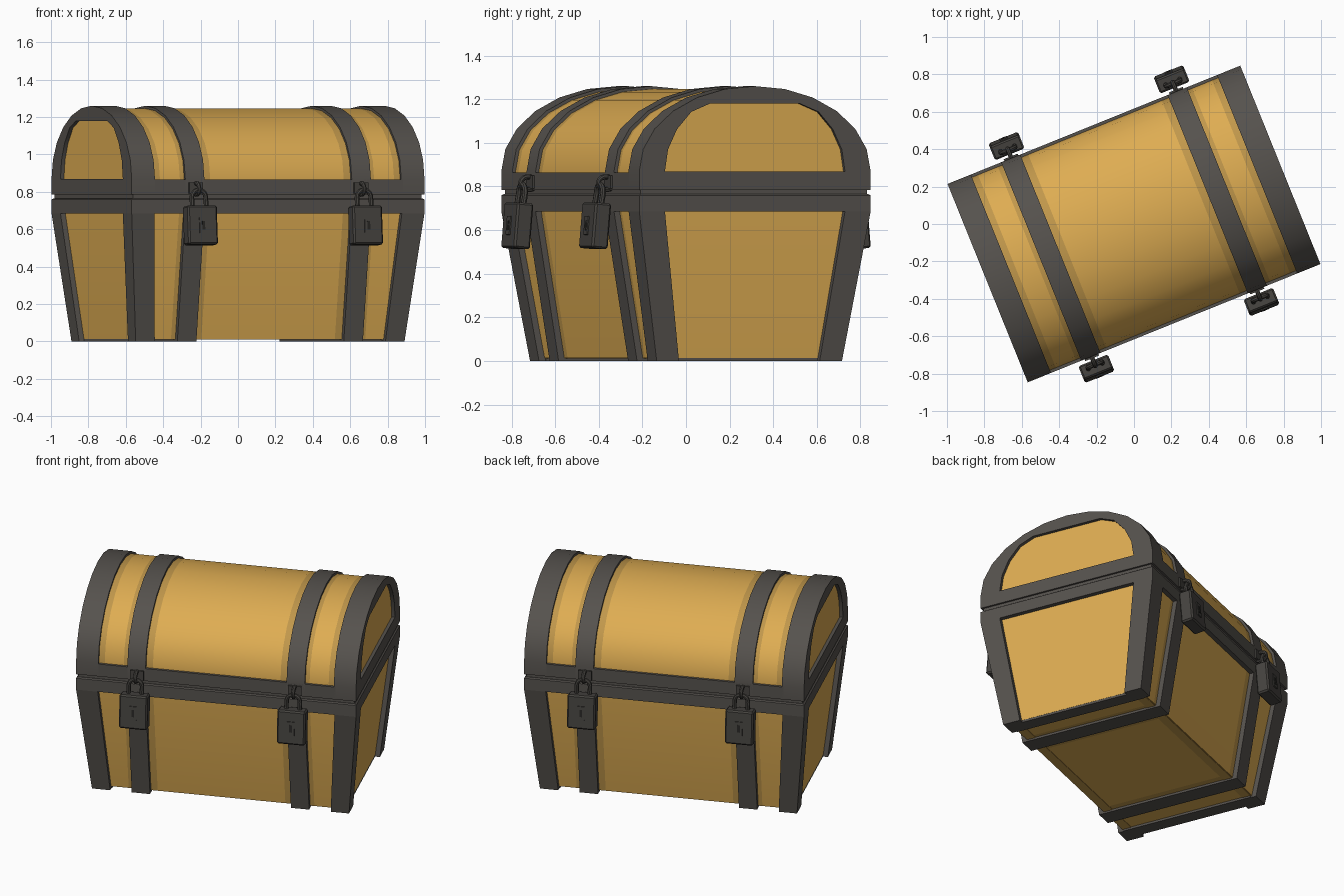
import bpy, bmesh, math
from mathutils import Matrix, Vector

if "Cube" in bpy.data.objects:
    bpy.data.objects.remove(bpy.data.objects["Cube"])

TURN = math.radians(22)          # whole chest is turned about z
L, W = 0.844, 0.572              # half size at the rim
LB, WB = 0.775, 0.458            # half size at the foot
ZT, RIM, SEAM, SPRING = 0.685, 0.765, 0.785, 0.87


def material(name, rgb):
    m = bpy.data.materials.new(name)
    m.diffuse_color = (*rgb, 1)
    m.use_nodes = True
    m.node_tree.nodes["Principled BSDF"].inputs["Base Color"].default_value = m.diffuse_color
    return m


WOOD = material("yellow wood", (0.73, 0.415, 0.085))
SHADE = material("dark ochre wood", (0.53, 0.31, 0.07))
IRON = material("dark iron", (0.092, 0.084, 0.075))
LOCK = material("lock iron", (0.06, 0.056, 0.05))
HOLE = material("keyhole black", (0.02, 0.019, 0.017))
MATS = [WOOD, SHADE, IRON, LOCK, HOLE]
wood, shade, iron, lock, hole = range(5)


def finish(bm, name):
    bmesh.ops.recalc_face_normals(bm, faces=bm.faces)
    me = bpy.data.meshes.new(name)
    bm.to_mesh(me)
    bm.free()
    for m in MATS:
        me.materials.append(m)
    ob = bpy.data.objects.new(name, me)
    ob.rotation_euler.z = TURN
    bpy.context.collection.objects.link(ob)
    bpy.ops.object.select_all(action='DESELECT')
    ob.select_set(True)
    bpy.context.view_layer.objects.active = ob
    bpy.ops.object.shade_smooth_by_angle(angle=math.radians(30))
    return ob


def loft(bm, rings, mats, caps):
    """Skin a row of rings; one material per span and one per end cap."""
    vs = [[bm.verts.new(p) for p in r] for r in rings]
    n = len(vs[0])
    for a, b, m in zip(vs, vs[1:], mats):
        for i in range(n):
            j = (i + 1) % n
            bm.faces.new((a[i], a[j], b[j], b[i])).material_index = m
    bm.faces.new(vs[0]).material_index = caps[0]
    bm.faces.new(vs[-1]).material_index = caps[1]


def rect(x0, x1, y0, y1, z):
    return [(x0, y0, z), (x1, y0, z), (x1, y1, z), (x0, y1, z)]


def block(bm, rects, m):
    loft(bm, [rect(*r) for r in rects], [m] * (len(rects) - 1), (m, m))


# ---------- base ----------
# tapered wooden body in slices, darker next to the straps
bm = bmesh.new()
d = 0.028
st = [-1, -0.56, -0.535, -0.425, -0.385, 0.385, 0.425, 0.535, 0.56, 1]
for k, (a, b) in enumerate(zip(st, st[1:])):
    lim = lambda u, h: max(-h, min(h, u))
    block(bm, [(lim(a, h), lim(b, h), -w, w, z) for h, w, z in
               ((LB - d, WB - d, 0.014), (L - d, W - d, ZT), (L - d, W - d, 0.80))],
          shade if k in (1, 3, 5, 7) else wood)
finish(bm, "base_body")

# bottom: darker long edges and iron end strips
bm = bmesh.new()
for s in (-1, 1):
    block(bm, [(-0.74, 0.74, s * 0.37, s * 0.425, z) for z in (0.011, 0.02)], shade)
    block(bm, [(s * 0.66, s * 0.746, -0.425, 0.425, z) for z in (0, 0.02)], iron)
finish(bm, "bottom_strips")

# corner posts
for sx in (-1, 1):
    for sy in (-1, 1):
        bm = bmesh.new()
        block(bm, [(sx * (LB - .11), sx * LB, sy * (WB - .11), sy * WB, 0),
                   (sx * (L - .13), sx * L, sy * (W - .127), sy * W, ZT)], iron)
        finish(bm, "corner_post")

# straps round the base
for s in (-1, 1):
    bm = bmesh.new()
    block(bm, [(s * 0.48 - .055, s * 0.48 + .055, -WB, WB, 0),
               (s * 0.48 - .055, s * 0.48 + .055, -W, W, ZT)], iron)
    finish(bm, "base_strap")

# base rim
bm = bmesh.new()
block(bm, [(-L, L, -W, W, ZT), (-L, L, -W, W, RIM - .006),
           (-L + .008, L - .008, -W + .008, W - .008, RIM)], iron)
block(bm, [(-L + .012, L - .012, -W + .012, W - .012, z) for z in (0.75, 0.80)], iron)
finish(bm, "base_rim")


# ---------- lid ----------
def arch(u, a, h, zb=SEAM, top=9):
    pts = [(u, a, zb)]
    for i in range(13):
        t = math.pi * i / 12
        pts.append((u, a * math.cos(t), min(top, SPRING + h * math.sin(t))))
    return pts + [(u, -a, zb)]


# curved wooden lid, darker next to the straps
bm = bmesh.new()
st = [-.80, -.675, -.56, -.535, -.425, -.385, .385, .425, .535, .56, .675, .80]
loft(bm, [arch(u, W - .016, 0.376) for u in st],
     [shade, wood, shade, wood, shade, wood, shade, wood, shade, wood, shade], (wood, wood))
finish(bm, "lid_body")

# middle bands over the lid
for s in (-1, 1):
    bm = bmesh.new()
    loft(bm, [arch(s * .48 + e, W, 0.39) for e in (-.055, .055)], [iron], (iron, iron))
    finish(bm, "lid_strap")

# end bands with a recessed wooden end panel
for s in (-1, 1):
    bm = bmesh.new()
    inner = [arch(s * u, 0.445, 0.385, SPRING - .001, 1.18) for u in (L, L - .02)]
    loft(bm, [arch(s * .71, W, 0.39), arch(s * L, W, 0.39)] + inner,
         [iron] * 3, (iron, wood))
    finish(bm, "lid_end_band")

# lid rim along the long sides
bm = bmesh.new()
block(bm, [(-.72, .72, -W, W, z) for z in (SEAM, 0.865)], iron)
finish(bm, "lid_rim")


# ---------- padlocks ----------
def tube(bm, path, r, closed, n=8):
    """Round bar along a flat path."""
    P = [Vector(p) for p in path]
    N = len(P)
    flat = (P[1] - P[0]).cross(P[N // 2] - P[0]).normalized()
    rings = []
    for i in range(N):
        t = (P[(i + 1) % N] - P[i - 1]) if closed else P[min(i + 1, N - 1)] - P[max(i - 1, 0)]
        side = t.normalized().cross(flat)
        rings.append([bm.verts.new(P[i] + r * (math.cos(q) * flat + math.sin(q) * side))
                      for q in [2 * math.pi * k / n for k in range(n)]])
    for i in range(N if closed else N - 1):
        a, b = rings[i], rings[(i + 1) % N]
        for k in range(n):
            j = (k + 1) % n
            bm.faces.new((a[k], a[j], b[j], b[k])).material_index = lock


for face in (0, 1):
    for u in (-0.476, 0.476):
        place = Matrix.Rotation(math.pi * face, 4, 'Z') @ Matrix.Translation((u, 0, 0))
        # staple on the lid and a small plate behind it
        bm = bmesh.new()
        tube(bm, [(0, -0.588 + .038 * math.cos(t), 0.815 + .03 * math.sin(t))
                  for t in [2 * math.pi * i / 14 for i in range(14)]], 0.012, True)
        block(bm, [(-.04, .04, -W - .01, -W + .01, z) for z in (.79, .85)], lock)
        bm.transform(place)
        finish(bm, "lock_staple")
        # shackle
        bm = bmesh.new()
        arc = [(.04 * math.cos(t), -.618, .77 + .04 * math.sin(t))
               for t in [math.pi * i / 10 for i in range(11)]]
        tube(bm, [(.04, -.63, .70)] + arc + [(-.04, -.63, .70)], 0.013, False)
        bm.transform(place)
        finish(bm, "lock_shackle")
        # body with bevelled edges, key plate and keyhole, bottom leaning out
        bm = bmesh.new()
        block(bm, [(-.085, .085, -.04, .04, z) for z in (-.105, .105)], lock)
        bmesh.ops.bevel(bm, geom=bm.edges[:], offset=.009, segments=1, affect='EDGES')
        for f in bm.faces:
            f.material_index = lock
        block(bm, [(-.022, .022, -.046, -.03, z) for z in (-.045, .04)], lock)
        block(bm, [(-.008, .008, -.048, -.04, z) for z in (-.025, .02)], hole)
        bm.transform(place @ Matrix.Translation((0, -.642, .62)) @ Matrix.Rotation(math.radians(-5), 4, 'X'))
        finish(bm, "lock_body")
